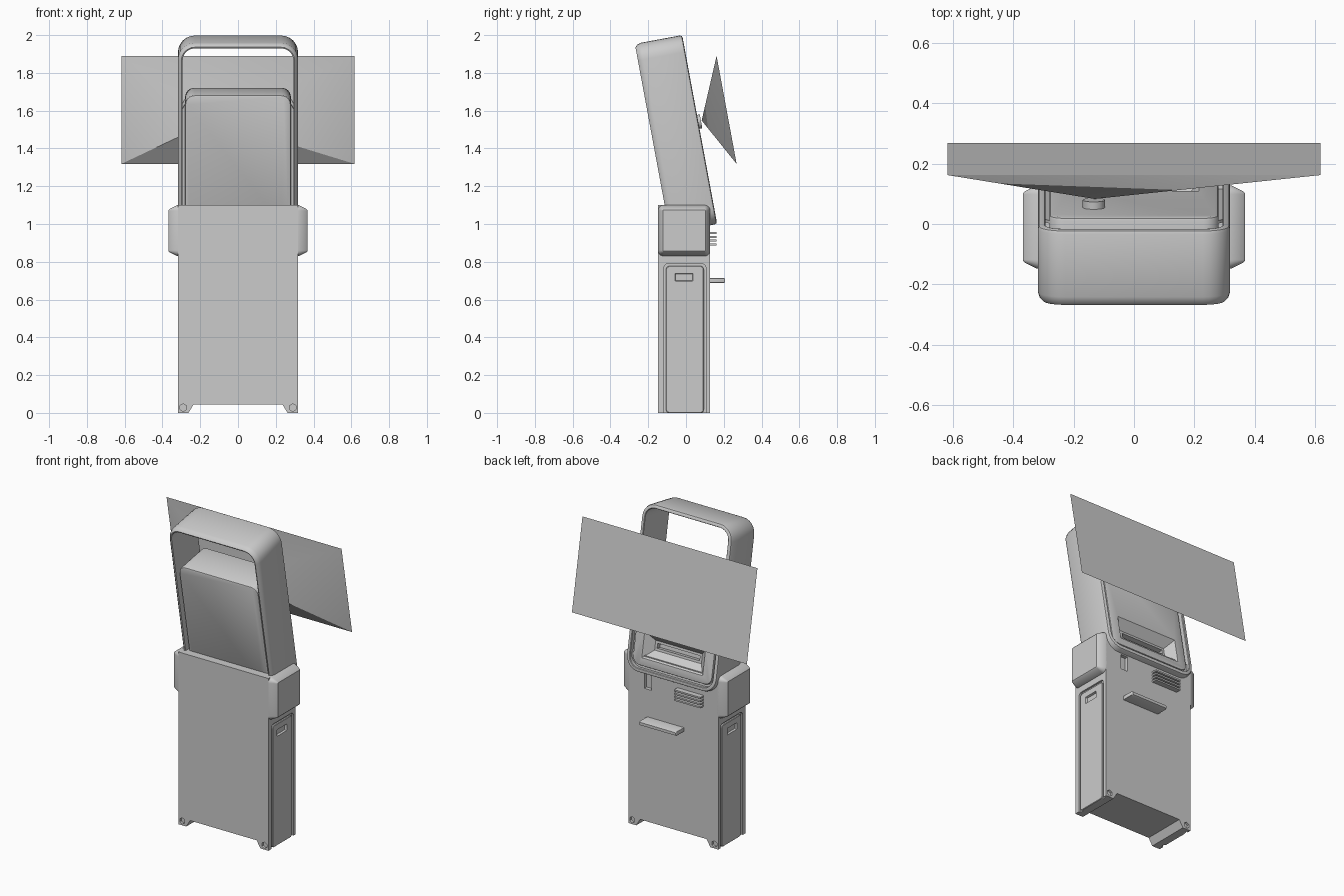
import bpy, bmesh, math
from mathutils import Matrix

if "Cube" in bpy.data.objects:
    bpy.data.objects.remove(bpy.data.objects["Cube"])

grey = bpy.data.materials.new("plain grey")
grey.diffuse_color = (0.6, 0.6, 0.6, 1)
grey.use_nodes = True
grey.node_tree.nodes["Principled BSDF"].inputs["Base Color"].default_value = grey.diffuse_color

# Head leans back: local y = outward from its screen side, local z = up along it
HEAD = Matrix.Translation((0, 0.165, 1.0)) @ Matrix.Rotation(math.asin(0.182), 4, 'X')


def side_matrix(s):
    """Profile drawn in y/z, depth along +-x."""
    return Matrix(((0, s, 0, 0), (1, 0, 0, 0), (0, 0, 1, 0), (0, 0, 0, 1)))


def finish(name, bm, matrix=Matrix()):
    bm.transform(matrix)
    bmesh.ops.recalc_face_normals(bm, faces=bm.faces)
    me = bpy.data.meshes.new(name)
    bm.to_mesh(me)
    bm.free()
    me.materials.append(grey)
    ob = bpy.data.objects.new(name, me)
    bpy.context.collection.objects.link(ob)
    return ob


def rounded_rect(x0, x1, z0, z1, r, n=6):
    if r <= 0:
        return [(x1, z1), (x0, z1), (x0, z0), (x1, z0)]
    pts = []
    for k, (cx, cz) in enumerate(((x1 - r, z1 - r), (x0 + r, z1 - r),
                                  (x0 + r, z0 + r), (x1 - r, z0 + r))):
        for i in range(n + 1):
            a = math.pi / 2 * (k + i / n)
            pts.append((cx + r * math.cos(a), cz + r * math.sin(a)))
    return pts


def loft(name, rect, r, steps, matrix=Matrix(), ring=False):
    """Join rounded rectangles; steps are (inset, depth) pairs."""
    x0, x1, z0, z1 = rect
    bm = bmesh.new()
    loops = [[bm.verts.new((x, y, z)) for x, z in
              rounded_rect(x0 + i, x1 - i, z0 + i, z1 - i, max(r - i, 0.004) if r else 0)]
             for i, y in steps]
    pairs = list(zip(loops, loops[1:]))
    if ring:
        pairs.append((loops[-1], loops[0]))
    else:
        bm.faces.new(loops[0])
        bm.faces.new(loops[-1])
    for a, b in pairs:
        for k in range(len(a)):
            j = (k + 1) % len(a)
            bm.faces.new((a[k], a[j], b[j], b[k]))
    return finish(name, bm, matrix)


def box(name, x0, x1, y0, y1, z0, z1, matrix=Matrix()):
    return loft(name, (x0, x1, z0, z1), 0, [(0, y0), (0, y1)], matrix)


def cylinder(name, radius, length, sides, matrix):
    bm = bmesh.new()
    bmesh.ops.create_cone(bm, cap_ends=True, segments=sides, radius1=radius,
                          radius2=radius, depth=length)
    return finish(name, bm, matrix @ Matrix.Rotation(math.pi / 2, 4, 'X'))


def cut(ob, cutter):
    cutter.hide_render = True
    mod = ob.modifiers.new("cut", 'BOOLEAN')
    mod.operation = 'DIFFERENCE'
    mod.solver = 'EXACT'
    mod.object = cutter
    bpy.context.view_layer.objects.active = ob
    bpy.ops.object.modifier_apply(modifier=mod.name)
    bpy.data.objects.remove(cutter)


# Cabinet with arched foot cut-out
half = [(0.235, 0.045), (0.262, 0), (0.318, 0), (0.318, 1.1)]
outline = half + [(-x, z) for x, z in reversed(half)]
bm = bmesh.new()
face = bm.faces.new([bm.verts.new((x, -0.148, z)) for x, z in outline])
ext = bmesh.ops.extrude_face_region(bm, geom=[face])
bmesh.ops.translate(bm, vec=(0, 0.276, 0),
                    verts=[v for v in ext["geom"] if isinstance(v, bmesh.types.BMVert)])
cabinet = finish("cabinet", bm)

# Card slot and hexagonal holes in the feet
cut(cabinet, box("slot_cutter", 0.155, 0.205, 0.105, 0.15, 0.89, 0.985))
for x in (-0.29, 0.29):
    for y in (-0.148, 0.128):
        cut(cabinet, cylinder("hole_cutter", 0.02, 0.03, 6,
                              Matrix.Translation((x, y, 0.028))))

# Side doors in grooves, with handle recess, and the side pods above
for s, side in ((-1, "left"), (1, "right")):
    m = side_matrix(s)
    cut(cabinet, loft("groove_cutter", (-0.118, 0.106, -0.05, 0.79), 0.025,
                      [(0, 0.306), (0, 0.34)], m))
    door = loft(side + "_door", (-0.106, 0.094, 0.0, 0.777), 0.018,
                [(0, 0.30), (0, 0.315), (0.003, 0.318)], m)
    cut(door, loft("handle_cutter", (-0.063, 0.042, 0.693, 0.743), 0.006,
                   [(0.008, 0.305), (0.004, 0.318), (0, 0.33)], m))
    loft(side + "_pod", (-0.148, 0.128, 0.83, 1.1), 0.03,
         [(0, 0.31), (0, 0.322), (0.02, 0.362), (0.026, 0.367)], m)

# Open hoop around the head
loft("head_hoop", (-0.318, 0.318, 0, 1.017), 0.09,
     [(0.013, 0), (0.004, -0.004), (0, -0.014), (0, -0.225), (0.006, -0.243),
      (0.018, -0.255), (0.025, -0.252), (0.025, -0.004), (0.022, 0)], HEAD, ring=True)

# Head body with flared dispenser recess, on a backing that closes the side gaps
body = loft("head_body", (-0.28, 0.28, 0.04, 0.737), 0.05,
            [(0.01, -0.01), (0.003, -0.013), (0, -0.02),
             (0, -0.228), (0.003, -0.235), (0.01, -0.238)], HEAD)
cut(body, loft("hopper_cutter", (-0.215, 0.215, 0.09, 0.25), 0,
               [(0.05, -0.06), (0, -0.01), (0, 0.01)], HEAD))
cut(body, box("dispenser_cutter", -0.15, 0.15, -0.09, -0.05, 0.155, 0.185, HEAD))
loft("head_backing", (-0.296, 0.296, 0.02, 0.70), 0.06,
     [(0, -0.20), (0, -0.175)], HEAD)
loft("head_gap_seal", (-0.296, 0.296, 0.02, 0.70), 0.06,
     [(0, -0.04), (0, -0.03), (0.03, -0.03), (0.03, -0.04)], HEAD, ring=True)

# Lens on the screen side
cylinder("lens", 0.037, 0.03, 24, HEAD @ Matrix.Translation((-0.133, 0.0, 0.55)))

# Projected pyramid from the lens to its rectangle
bm = bmesh.new()
apex = bm.verts.new((-0.13, 0.083, 1.548))
rect = [bm.verts.new(p) for p in ((-0.618, 0.162, 1.89), (0.618, 0.162, 1.89),
                                  (0.618, 0.268, 1.318), (-0.618, 0.268, 1.318))]
bm.faces.new(rect)
for k in range(4):
    bm.faces.new((rect[k], rect[(k + 1) % 4], apex))
finish("projection", bm)

# Vent slats and tray on the user side
for k in range(4):
    z = 0.887 + 0.02 * k
    box(f"vent_slat_{k + 1}", -0.215, -0.03, 0.12, 0.162, z, z + 0.01)
loft("tray", (-0.075, 0.187, 0.688, 0.714), 0.004,
     [(0, 0.12), (0, 0.2), (0.004, 0.207)])

# Smooth the rounded parts, keep edges crisp
for ob in bpy.context.scene.objects:
    ob.select_set(True)
bpy.context.view_layer.objects.active = cabinet
bpy.ops.object.shade_smooth_by_angle(angle=math.radians(30))
